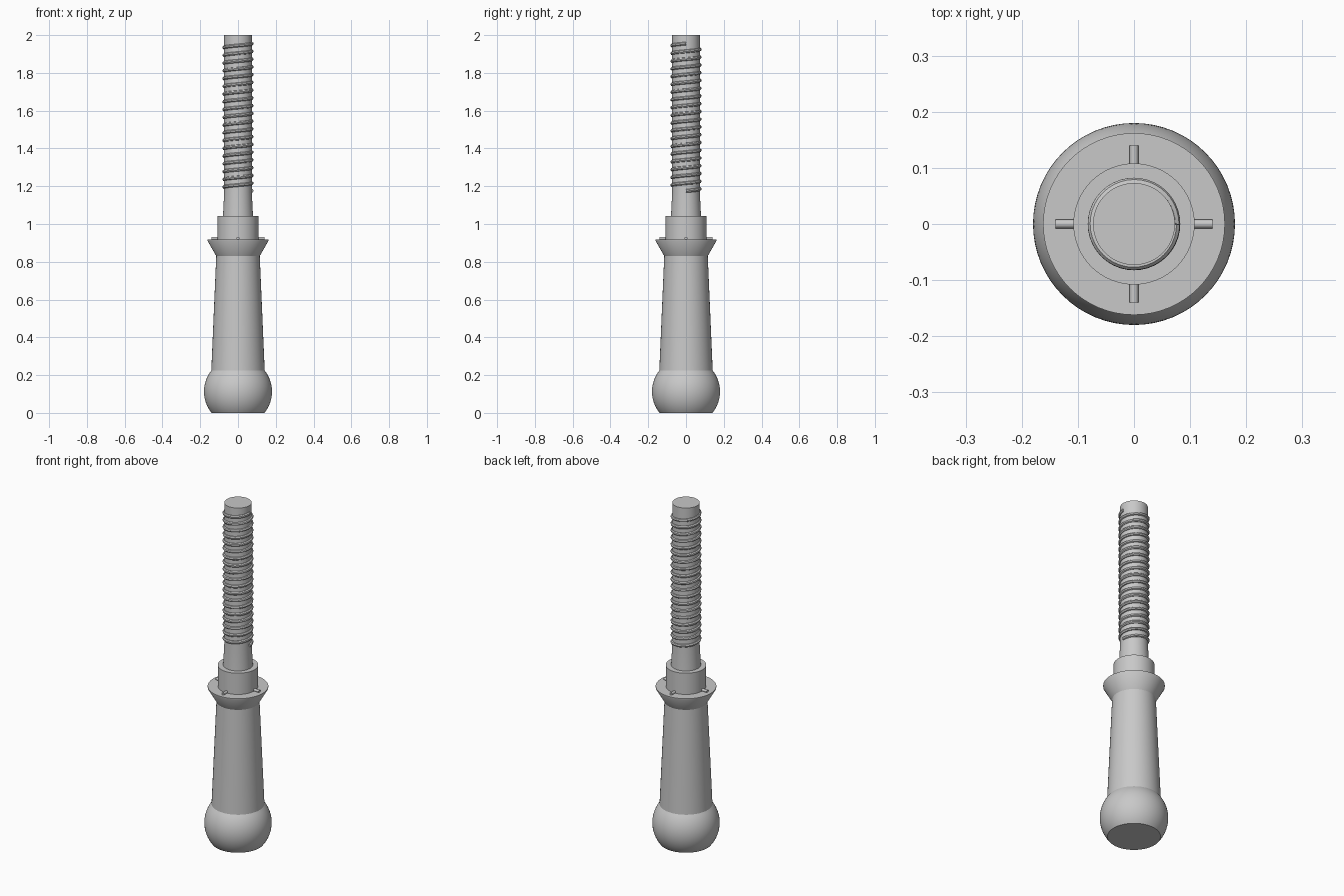
import bpy, bmesh, math
from mathutils import Matrix

if "Cube" in bpy.data.objects:
    bpy.data.objects.remove(bpy.data.objects["Cube"], do_unlink=True)

# One plain grey for the whole tool
grey = bpy.data.materials.new("plain_grey")
grey.use_nodes = True
colour = (0.58, 0.58, 0.58, 1)
grey.diffuse_color = colour
grey.node_tree.nodes["Principled BSDF"].inputs["Base Color"].default_value = colour


def finish(obj):
    """Give the part its material and smooth its curved faces."""
    obj.data.materials.clear()
    obj.data.materials.append(grey)
    bpy.ops.object.select_all(action="DESELECT")
    obj.select_set(True)
    bpy.context.view_layer.objects.active = obj
    bpy.ops.object.shade_smooth_by_angle(angle=math.radians(30))


def add_mesh(name, bm):
    bmesh.ops.recalc_face_normals(bm, faces=bm.faces)
    mesh = bpy.data.meshes.new(name)
    bm.to_mesh(mesh)
    bm.free()
    obj = bpy.data.objects.new(name, mesh)
    bpy.context.collection.objects.link(obj)
    finish(obj)


def lathe(name, profile, segments=64):
    """Turn a profile of (radius, height) points around the z axis."""
    bm = bmesh.new()
    verts = [bm.verts.new((r, 0, z)) for r, z in profile]
    edges = [bm.edges.new(pair) for pair in zip(verts, verts[1:])]
    bmesh.ops.spin(bm, geom=verts + edges, cent=(0, 0, 0), axis=(0, 0, 1),
                   angle=math.tau, steps=segments, use_duplicate=False)
    bmesh.ops.remove_doubles(bm, verts=bm.verts, dist=1e-5)
    add_mesh(name, bm)


# Ball pommel with a flat base
BALL_R, BALL_Z, STEPS = 0.18, 0.113, 18
low = math.asin(-BALL_Z / BALL_R)
high = math.asin((0.225 - BALL_Z) / BALL_R)
angles = [low + (high - low) * i / STEPS for i in range(STEPS + 1)]
ball = [(BALL_R * math.cos(a), BALL_Z + BALL_R * math.sin(a)) for a in angles]
lathe("ball_pommel", [(0, 0)] + ball + [(0, 0.225)])

# Tapered grip, flared flange and collar
lathe("grip", [(0, 0.21), (0.142, 0.21), (0.115, 0.835), (0, 0.835)])
lathe("flange", [(0, 0.83), (0.115, 0.83), (0.162, 0.912), (0.162, 0.918), (0, 0.918)])
lathe("collar", [(0, 0.91), (0.108, 0.91), (0.108, 1.043), (0, 1.043)])

# Core shaft with a tapered foot
lathe("shaft", [(0, 1.03), (0.08, 1.03), (0.073, 1.17), (0.073, 2), (0, 2)])

# Four small pegs lying on the flange around the collar
bm = bmesh.new()
for i in range(4):
    place = (Matrix.Rotation(i * math.pi / 2, 4, "Z")
             @ Matrix.Translation((0.12, 0, 0.924))
             @ Matrix.Rotation(math.pi / 2, 4, "Y"))
    bmesh.ops.create_cone(bm, cap_ends=True, segments=16, radius1=0.008,
                          radius2=0.008, depth=0.04, matrix=place)
add_mesh("flange_pegs", bm)

# Right-handed helical thread
TURNS, PER_TURN, Z0, Z1 = 19, 40, 1.175, 1.955
count = TURNS * PER_TURN
curve = bpy.data.curves.new("thread", "CURVE")
curve.dimensions = "3D"
curve.bevel_depth = 0.0095
curve.bevel_resolution = 2
curve.use_fill_caps = True
spline = curve.splines.new("POLY")
spline.points.add(count)
for i, point in enumerate(spline.points):
    a = math.tau * i / PER_TURN
    point.co = (0.073 * math.cos(a), 0.073 * math.sin(a), Z0 + (Z1 - Z0) * i / count, 1)
thread = bpy.data.objects.new("thread", curve)
bpy.context.collection.objects.link(thread)
bpy.ops.object.select_all(action="DESELECT")
thread.select_set(True)
bpy.context.view_layer.objects.active = thread
bpy.ops.object.convert(target="MESH")
finish(bpy.context.view_layer.objects.active)
